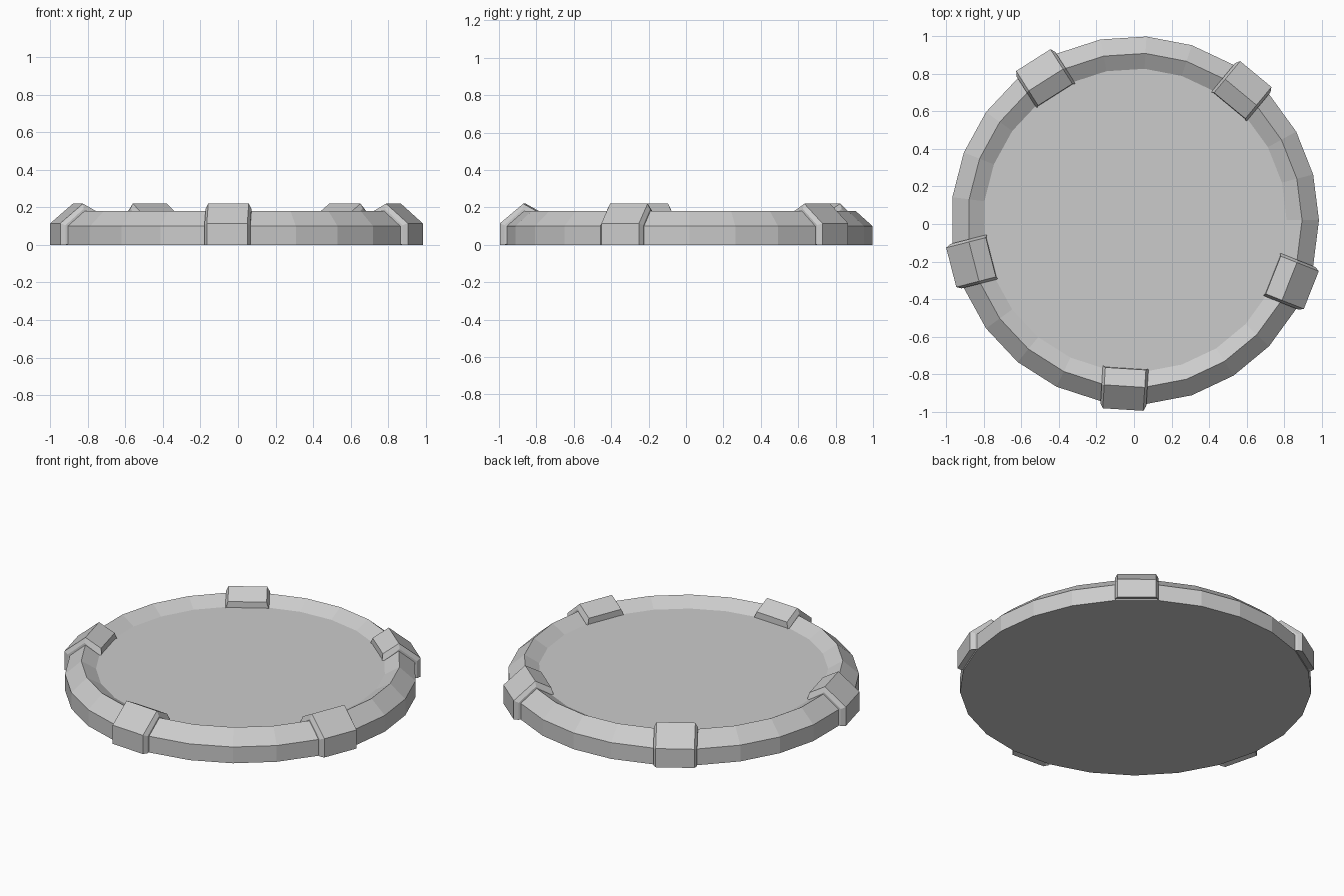
import bpy, bmesh
from math import cos, sin, tau

if "Cube" in bpy.data.objects:
    bpy.data.objects.remove(bpy.data.objects["Cube"])

SIDES, CLIPS = 25, 5
CX, CY = 0.005, 0.02


def make_object(name, bm):
    bmesh.ops.recalc_face_normals(bm, faces=bm.faces)
    mesh = bpy.data.meshes.new(name)
    bm.to_mesh(mesh)
    bm.free()
    obj = bpy.data.objects.new(name, mesh)
    obj.location = (CX, CY, 0)
    bpy.context.collection.objects.link(obj)
    return obj


def bridge(bm, a, b):
    for i in range(len(a)):
        j = (i + 1) % len(a)
        bm.faces.new((a[i], a[j], b[j], b[i]))


# Dish: raised faceted rim around a flat floor
bm = bmesh.new()
rim_profile = [(0.98, 0), (0.98, 0.10), (0.89, 0.18), (0.808, 0.132)]
rings = [[bm.verts.new((r * cos(tau * k / SIDES), r * sin(tau * k / SIDES), z))
          for k in range(SIDES)] for r, z in rim_profile]
for a, b in zip(rings, rings[1:]):
    bridge(bm, a, b)
bm.faces.new(rings[0])
bm.faces.new(rings[-1])
make_object("dish", bm)

# Rim clips: chamfered blocks that follow the rim profile
low = [(0.985, 0), (0.985, 0.105), (0.885, 0.192), (0.782, 0.125), (0.785, 0.06)]
high = [(1.01, 0), (1.01, 0.115), (0.885, 0.22), (0.792, 0.168), (0.785, 0.06)]
sections = [(-0.122, low), (-0.108, high), (0.108, high), (0.122, low)]


def make_clip(name, angle):
    bm = bmesh.new()
    c, s = cos(angle), sin(angle)
    loops = [[bm.verts.new((r * c - t * s, r * s + t * c, z)) for r, z in prof]
             for t, prof in sections]
    for a, b in zip(loops, loops[1:]):
        bridge(bm, a, b)
    bm.faces.new(loops[0])
    bm.faces.new(loops[-1])
    make_object(name, bm)


for i in range(CLIPS):
    make_clip(f"rim_clip_{i + 1}", tau * (3.5 + 5 * i) / SIDES)
